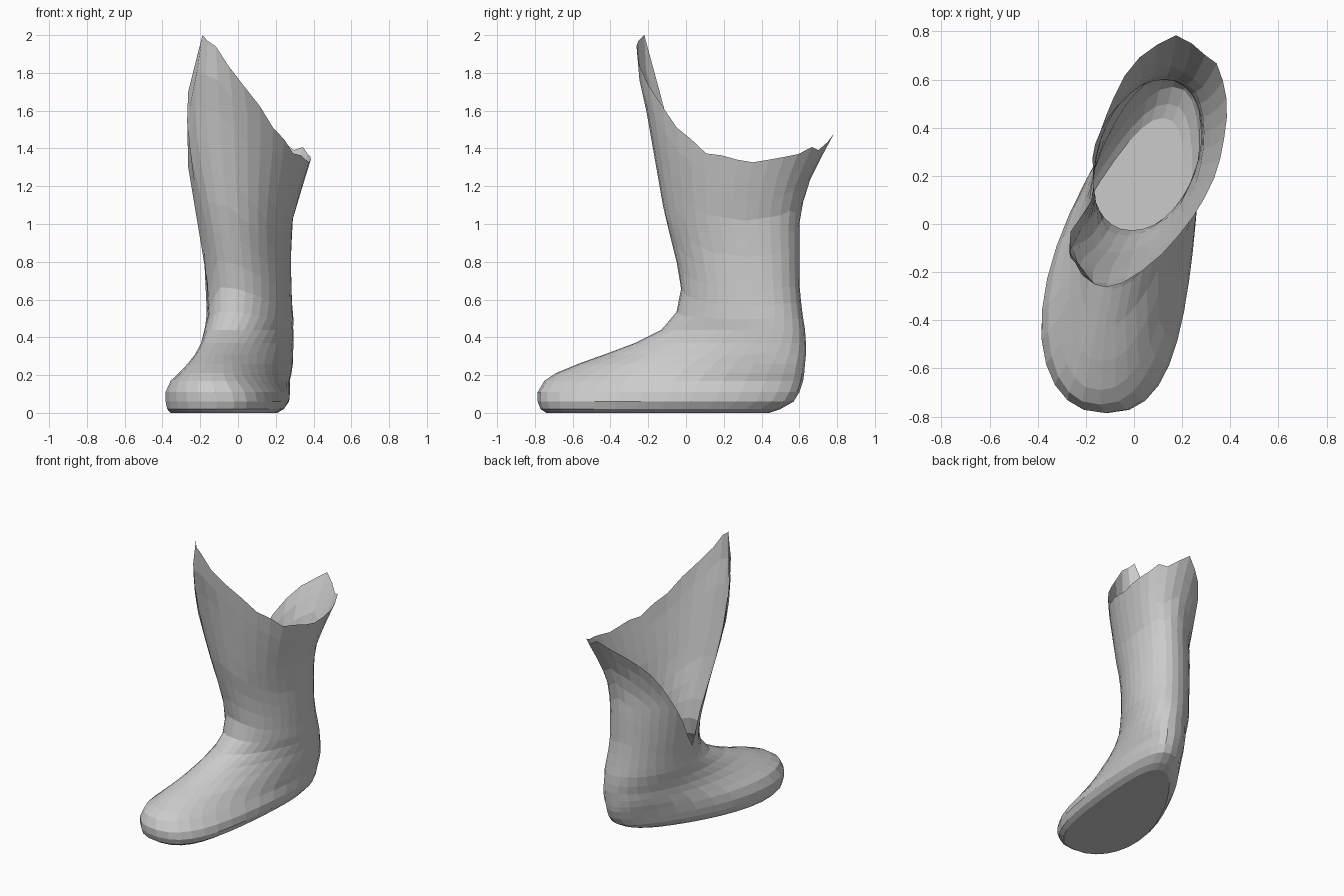
import bpy, bmesh
from math import sin, cos, radians

N = 32        # columns around the boot
ROWS = 10     # rows up the shaft

# Horizontal slices: z, front x, front y, back x, back y, half width, widening to the back
FOOT = [
    (0.00, -.11, -.74, .12, .44, .245, -.075),
    (0.02, -.11, -.77, .14, .50, .270, -.080),
    (0.06, -.11, -.785, .16, .57, .285, -.080),
    (0.11, -.12, -.785, .17, .60, .282, -.075),
    (0.17, -.14, -.75, .17, .62, .258, -.045),
    (0.21, -.14, -.69, .17, .626, .240, -.010),
    (0.26, -.13, -.57, .17, .63, .222, .015),
    (0.31, -.12, -.43, .17, .635, .212, .030),
    (0.37, -.09, -.27, .16, .635, .208, .030),
    (0.44, -.05, -.13, .15, .63, .212, .020),
]
SHAFT = [
    (0.50, -.02, -.065, .14, .62, .215, .010),
    (0.58, -.01, -.03, .13, .61, .215, .000),
    (0.68, -.01, -.025, .12, .60, .218, .000),
    (0.85, -.03, -.06, .12, .60, .223, .000),
    (1.03, -.05, -.11, .13, .60, .237, -.010),
    (1.20, -.07, -.14, .15, .64, .280, .000),
    (1.40, -.09, -.175, .17, .74, .335, .010),
    (1.60, -.10, -.21, .18, .85, .320, -.030),
    (1.80, -.11, -.255, .18, .90, .270, -.030),
    (2.00, -.12, -.265, .18, .90, .180, -.020),
]
SLICES = FOOT + SHAFT

# Height of the torn rim by angle: 0 front, 90 right, 180 back, 270 left
RIM = [(0, 1.94), (15, 1.80), (27, 1.69), (36, 1.60), (45, 1.51), (56, 1.45),
       (68, 1.37), (84, 1.36), (96, 1.32), (112, 1.34), (135, 1.37),
       (147, 1.41), (158, 1.39), (180, 1.48), (205, 1.36), (220, 1.25),
       (246, 1.0), (270, .78), (281, .67), (292.5, .57), (303.75, .80),
       (315, 1.30), (326.25, 1.70), (337.5, 2.0), (360, 1.94)]


def interpolate(table, key):
    for a, b in zip(table, table[1:]):
        if key <= b[0]:
            t = (key - a[0]) / (b[0] - a[0])
            return [p + (q - p) * t for p, q in zip(a, b)]
    return list(table[-1])


def point(z, angle):
    _, fx, fy, bx, by, width, slope = interpolate(SLICES, z)
    u, s = -cos(angle), sin(angle)
    power = .85 if z < .3 else .95
    half = (width + slope * u) * abs(s) ** power * (1 if s >= 0 else -1)
    t = (u + 1) / 2
    # the foot curves to the left towards the toes
    bend = .32 * t * (1 - t) ** 1.3 * max(0, min(1, (.34 - z) / .2))
    return (fx + (bx - fx) * t + half - bend, fy + (by - fy) * t, z)


angles = [360 * i / N for i in range(N)]
bm = bmesh.new()

# Foot: level rings from the sole to the instep
rings = [[bm.verts.new(point(s[0], radians(a))) for a in angles] for s in FOOT]

# Shaft: every column climbs from the instep to its own rim height
base = FOOT[-1][0]
for r in range(1, ROWS + 1):
    rings.append([bm.verts.new(point(
        base + (interpolate(RIM, a)[1] - base) * (r / ROWS) ** 1.2, radians(a)))
        for a in angles])

# Walls between rings, and the flat sole
for low, high in zip(rings, rings[1:]):
    for i in range(N):
        j = (i + 1) % N
        bm.faces.new((low[i], low[j], high[j], high[i]))
sole = bm.faces.new(rings[0][::-1])
bm.normal_update()
if sole.normal.z > 0:
    bmesh.ops.reverse_faces(bm, faces=bm.faces[:])

mesh = bpy.data.meshes.new("boot")
bm.to_mesh(mesh)
bm.free()
boot = bpy.data.objects.new("boot", mesh)
bpy.context.collection.objects.link(boot)
